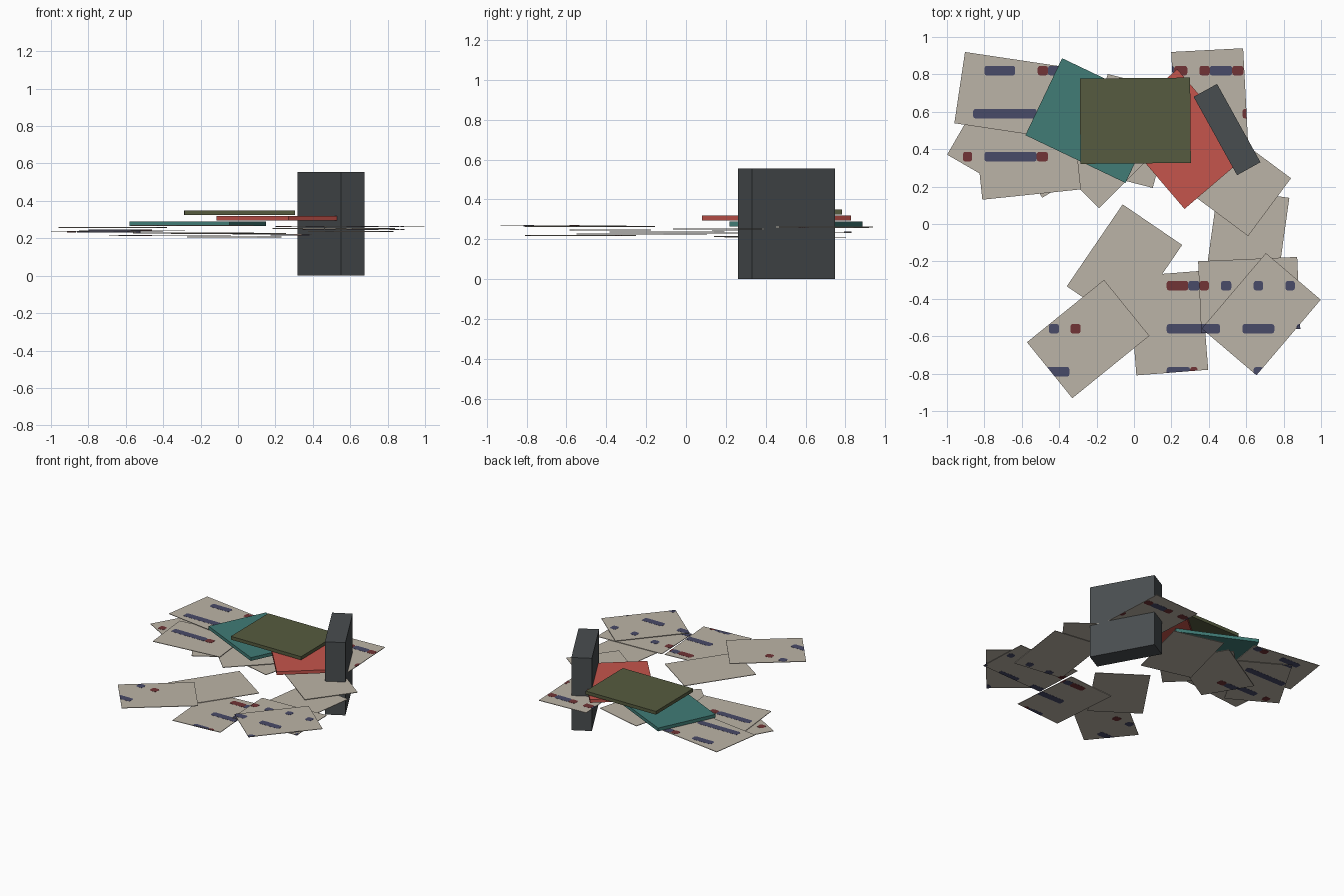
import bpy, bmesh, math
from mathutils import Vector, Matrix

if "Cube" in bpy.data.objects:
    bpy.data.objects.remove(bpy.data.objects["Cube"])


def mat(name, r, g, b):
    m = bpy.data.materials.new(name)
    m.diffuse_color = (r, g, b, 1)
    m.use_nodes = True
    m.node_tree.nodes["Principled BSDF"].inputs["Base Color"].default_value = m.diffuse_color
    return m


PAPER = mat("paper", 0.50, 0.455, 0.385)
BLUE = mat("ink blue", 0.066, 0.069, 0.14)
DARK_RED = mat("ink red", 0.165, 0.034, 0.037)
TEAL = mat("teal cover", 0.052, 0.20, 0.18)
RED = mat("red cover", 0.56, 0.09, 0.072)
OLIVE = mat("olive cover", 0.093, 0.105, 0.05)
CHARCOAL = mat("charcoal", 0.066, 0.075, 0.08)


def finish(name, bm, mats):
    bmesh.ops.recalc_face_normals(bm, faces=bm.faces)
    me = bpy.data.meshes.new(name)
    bm.to_mesh(me)
    bm.free()
    for m in mats:
        me.materials.append(m)
    ob = bpy.data.objects.new(name, me)
    bpy.context.collection.objects.link(ob)
    return ob


def slab(name, x, y, z0, z1, length, width, angle, material):
    """Box lying on its long side, turned about z."""
    bm = bmesh.new()
    bmesh.ops.create_cube(bm, size=1)
    bmesh.ops.scale(bm, vec=(length, width, z1 - z0), verts=bm.verts)
    bmesh.ops.rotate(bm, matrix=Matrix.Rotation(math.radians(angle), 3, 'Z'), verts=bm.verts)
    bmesh.ops.translate(bm, vec=(x, y, (z0 + z1) / 2), verts=bm.verts)
    return finish(name, bm, [material])


def rounded(x0, x1, y, h=0.026, r=0.013):
    """Outline of one printed bar with rounded corners."""
    pts = []
    corners = ((x1 - r, y + h - r, 0), (x0 + r, y + h - r, 90),
               (x0 + r, y - h + r, 180), (x1 - r, y - h + r, 270))
    for cx, cy, a in corners:
        for s in (0, 45, 90):
            t = math.radians(a + s)
            pts.append(Vector((cx + r * math.cos(t), cy + r * math.sin(t))))
    return pts


def clip(poly, rect):
    """Cut an outline to a convex anticlockwise rectangle."""
    for i, a in enumerate(rect):
        edge = rect[(i + 1) % 4] - a
        out = []
        for j, q in enumerate(poly):
            p = poly[j - 1]
            dp, dq = edge.cross(p - a), edge.cross(q - a)
            if (dp >= 0) != (dq >= 0):
                out.append(p.lerp(q, dp / (dp - dq)))
            if dq >= 0:
                out.append(q)
        poly = out
        if len(poly) < 3:
            return []
    return poly


# Printed bars: row height, then start, end, ink (0 blue, 1 red)
BARS = {
    0.82: [(-.80, -.635, 0), (-.515, -.46, 1), (-.46, -.40, 0), (.17, .215, 0),
           (.215, .285, 1), (.35, .405, 1), (.405, .525, 0), (.525, .585, 1)],
    0.59: [(-.86, -.52, 0), (.58, .64, 1)],
    0.36: [(-.915, -.865, 1), (-.80, -.52, 0), (-.52, -.46, 1)],
    -0.33: [(.175, .29, 1), (.29, .35, 0), (.35, .40, 1), (.465, .52, 0),
            (.64, .69, 0), (.81, .86, 0)],
    -0.56: [(-.455, -.40, 0), (-.34, -.285, 1), (.175, .46, 0), (.58, .75, 0), (.87, .92, 0)],
    -0.79: [(-.50, -.345, 0), (.175, .30, 0), (.30, .34, 1), (.64, .69, 0)],
}
LONG, SHORT, THICK = 0.53, 0.385, 0.004


def sheet(i, x, y, z, angle):
    slab(f"sheet_{i}", x, y, z - THICK / 2, z + THICK / 2, LONG, SHORT, angle, PAPER)
    rot = Matrix.Rotation(math.radians(angle), 2)
    rect = [rot @ Vector((sx * LONG / 2, sy * SHORT / 2)) + Vector((x, y))
            for sx, sy in ((-1, -1), (1, -1), (1, 1), (-1, 1))]
    bm = bmesh.new()
    for side in (1, -1):
        zz = z + side * (THICK / 2 + 0.0008)
        for row, bars in BARS.items():
            for x0, x1, ink in bars:
                poly = clip(rounded(x0, x1, row), rect)
                if len(poly) < 3:
                    continue
                # thin plate from the paper surface outwards
                f = bm.faces.new([bm.verts.new((p.x, p.y, zz)) for p in poly])
                f.material_index = ink
                ext = bmesh.ops.extrude_face_region(bm, geom=[f], use_keep_orig=True)
                vs = [g for g in ext["geom"] if isinstance(g, bmesh.types.BMVert)]
                bmesh.ops.translate(bm, vec=(0, 0, -side * 0.0015), verts=vs)
                for v in vs:
                    for lf in v.link_faces:
                        lf.material_index = ink
    if bm.faces:
        finish(f"sheet_{i}_print", bm, [BLUE, DARK_RED])
    else:
        bm.free()


# Loose sheets: x, y, z, angle of the long edge
SHEETS = [
    (-.02, .4975, .207, 75.6), (-.363, .442, .214, 31), (.184, -.53, .219, 94.5),
    (-.051, -.2225, .226, 55.7), (-.2375, .4075, .228, -45), (-.70, .504, .235, 60),
    (.603, -.096, .237, 82), (-.5675, .349, .243, 6), (.616, -.38, .246, 2.5),
    (.512, .248, .252, -36.6), (-.67, .69, .258, -8.5), (.405, .665, .262, 93),
    (.68, -.482, .264, 49.6), (-.245, -.615, .268, 39),
]
for i, s in enumerate(SHEETS, 1):
    sheet(i, *s)

# Stacked folders
slab("teal_folder", -.215, .553, .265, .290, .593, .456, -25.5, TEAL)
slab("red_folder", .251, .454, .295, .320, .593, .456, -49.5, RED)
slab("olive_folder", .007, .552, .325, .350, .59, .456, .5, OLIVE)

# Upright file box
slab("file_box", .4975, .505, 0, .555, .143, .479, 29, CHARCOAL)
